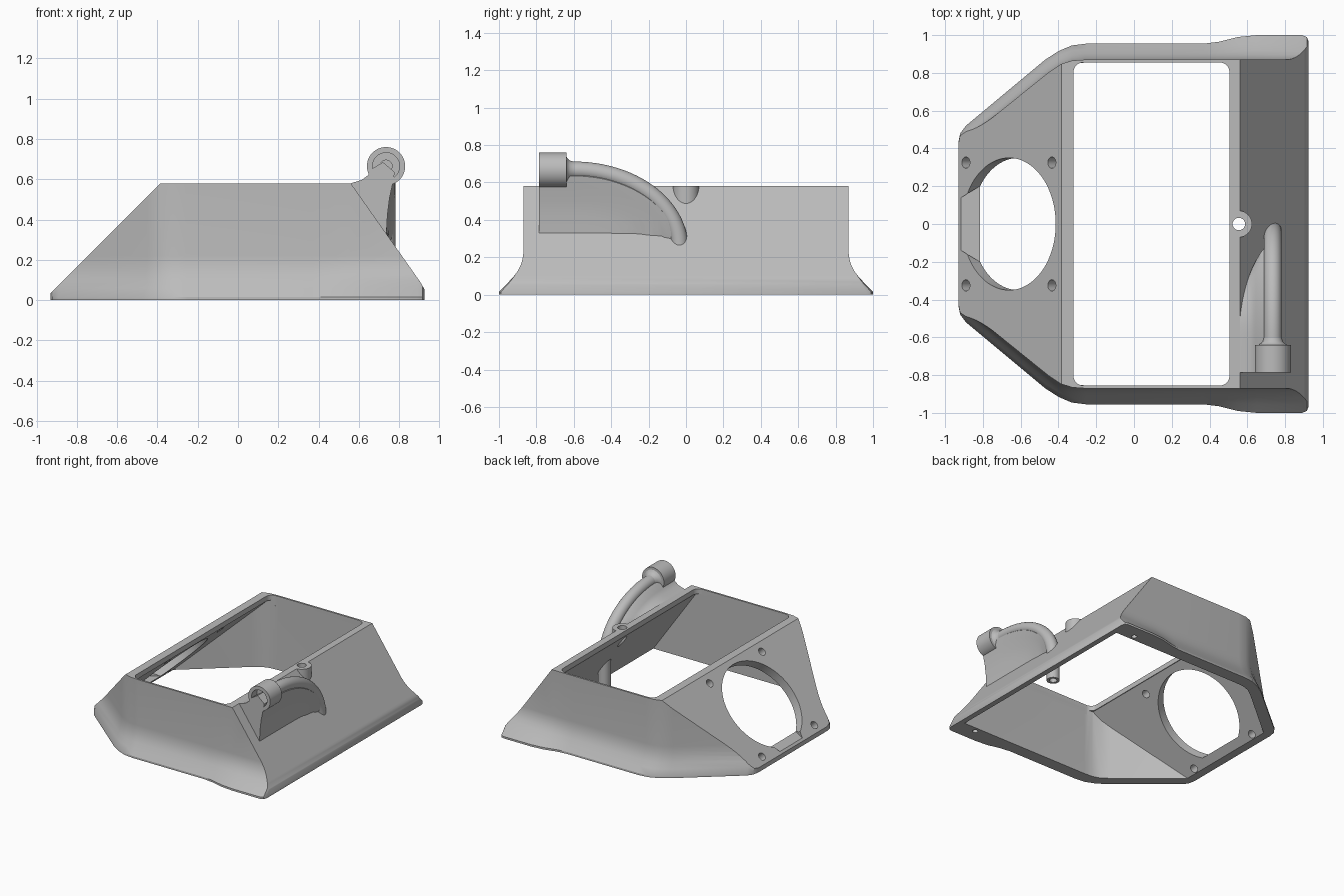
import bpy, bmesh
from math import sin, cos, pi, sqrt
from mathutils import Vector

cube = bpy.data.objects.get("Cube")
if cube:
    bpy.data.objects.remove(cube, do_unlink=True)

grey = bpy.data.materials.new("plain grey")
grey.use_nodes = True
grey.diffuse_color = (0.5, 0.5, 0.5, 1)
grey.node_tree.nodes["Principled BSDF"].inputs["Base Color"].default_value = (0.5, 0.5, 0.5, 1)


def loft(name, rings):
    """Closed solid through a series of equal-length rings."""
    bm = bmesh.new()
    rows = [[bm.verts.new(p) for p in ring] for ring in rings]
    n = len(rows[0])
    for a, b in zip(rows, rows[1:]):
        for i in range(n):
            j = (i + 1) % n
            bm.faces.new((a[i], a[j], b[j], b[i]))
    bm.faces.new(rows[0])
    bm.faces.new(rows[-1])
    bmesh.ops.recalc_face_normals(bm, faces=bm.faces)
    mesh = bpy.data.meshes.new(name)
    bm.to_mesh(mesh)
    bm.free()
    ob = bpy.data.objects.new(name, mesh)
    bpy.context.collection.objects.link(ob)
    mesh.materials.append(grey)
    return ob


def circle(centre, radius, u, v, n=48):
    c, u, v = Vector(centre), Vector(u), Vector(v)
    return [c + radius * (cos(2 * pi * i / n) * u + sin(2 * pi * i / n) * v) for i in range(n)]


def turned(name, stations, u, v, n=48):
    """Round solid from (centre, radius) stations."""
    return loft(name, [circle(c, r, u, v, n) for c, r in stations])


def plan_prism(name, pts, z0, z1):
    return loft(name, [[(x, y, z) for x, y in pts] for z in (z0, z1)])


def side_prism(name, pts):
    return loft(name, [[(x, y, z) for x, z in pts] for y in (-1.2, 1.2)])


def combine(ob, other, operation):
    mod = ob.modifiers.new("combine", 'BOOLEAN')
    mod.operation, mod.solver, mod.object = operation, 'EXACT', other
    bpy.context.view_layer.objects.active = ob
    bpy.ops.object.modifier_apply(modifier=mod.name)
    bpy.data.objects.remove(other, do_unlink=True)


def mirrored(half):
    return half + [(x, -y) for x, y in reversed(half)]


X, Y, Z = (1, 0, 0), (0, 1, 0), (0, 0, 1)

# Housing: plan outline that flares out towards its foot
wall = [(-.93, .39), (-.925, .42), (-.89, .45), (-.45, .805), (-.39, .845), (-.33, .865),
        (-.26, .87), (.37, .87), (.45, .87), (.55, .87), (.65, .87), (.89, .87), (.915, .868), (.925, .86)]
foot = [(-.93, .43), (-.92, .48), (-.89, .52), (-.47, .87), (-.40, .915), (-.33, .945),
        (-.25, .955), (.37, .955), (.45, .965), (.55, .99), (.65, 1.0), (.89, 1.0), (.915, .99), (.925, .965)]
flare = [(0, 1), (.015, 1), (.06, .66), (.1, .38), (.13, .21), (.16, .1), (.19, .03), (.22, 0), (.7, 0)]
levels = []
for z, f in flare:
    half = [(a + (c - a) * f, b + (d - b) * f) for (a, b), (c, d) in zip(wall, foot)]
    levels.append([(x, y, z) for x, y in mirrored(half)])
housing = loft("housing", levels)
combine(housing, side_prism("slopes", [(-1, -.035), (-.385, .58), (.56, .58), (.905, .09),
                                       (.922, .06), (.95, .01), (.95, -.1), (-1, -.1)]), 'INTERSECT')

# Screw boss on the top edge
combine(housing, turned("boss", [((.555, 0, .47), .07), ((.555, 0, .58), .07)], X, Y), 'UNION')

# Hollow inside, with vertical walls and sloping ends
inside = mirrored([(-1.1, .23), (-.44, .786), (-.38, .83), (-.32, .85), (-.25, .855), (1.1, .855)])
cavity = plan_prism("cavity", inside, -.08, .8)
combine(cavity, side_prism("cavity_slopes", [(-.965, -.1), (-.325, .54), (.505, .54), (.953, -.1)]), 'INTERSECT')
combine(housing, cavity, 'DIFFERENCE')

# Rounded rectangular opening
opening = []
for cx, cy, start in ((.455, .805, 0), (-.27, .805, 1), (-.27, -.805, 2), (.455, -.805, 3)):
    for k in range(9):
        a = (start + k / 8) * pi / 2
        opening.append((cx + .05 * cos(a), cy + .05 * sin(a)))
combine(housing, plan_prism("opening", opening, .5, .7), 'DIFFERENCE')

# Large round port in the sloping panel, flattened at its foot
normal = Vector((-1, 0, 1)).normalized()
slope = Vector((1, 0, 1)).normalized()


def panel_cut(x, y, radius, n):
    c = Vector((x, y, x + .965))
    return turned("panel_cut", [(c - normal * .13, radius), (c + normal * .1, radius)], slope, Y, n)


port = panel_cut(-.662, 0, .35, 96)
combine(port, plan_prism("port_floor", [(-2, -1), (0, -1), (0, 1), (-2, 1)], .05, 1), 'INTERSECT')
combine(housing, port, 'DIFFERENCE')
notch = [(-.915, -.14), (-.8, -.21), (-.8, .21), (-.915, .14)]
combine(housing, plan_prism("port_notch", notch, .05, .2), 'DIFFERENCE')

# Screw holes: panel corners, foot flange and top boss
for s in (-1, 1):
    for x in (-.89, -.435):
        combine(housing, panel_cut(x, s * .325, .03, 24), 'DIFFERENCE')
    combine(housing, turned("foot_hole", [((.75, s * .895, -.05), .02), ((.75, s * .895, .06), .02)], X, Y, 24), 'DIFFERENCE')
combine(housing, turned("boss_hole", [((.555, 0, .3), .033), ((.555, 0, .7), .033)], X, Y, 32), 'DIFFERENCE')

# Curved pipe arching from the socket down through the wall
PX, PR, END, LOW = .735, .047, -.035, .25
SPAN, RISE = END + .6, .415
rings = [circle((PX, -.66, .665), PR, X, Z, 32)]
for k in range(25):
    t = k / 24 * pi / 2
    across = Vector((0, sin(t) / SPAN, cos(t) / RISE)).normalized()
    rings.append(circle((PX, -.6 + SPAN * sin(t), LOW + RISE * cos(t)), PR, X, across, 32))
loft("curved_pipe", rings)

# Open pipe end hanging inside
turned("pipe_end", [((PX, END, z), r) for z, r in
                    ((LOW + .01, PR), (.05, PR), (.05, .027), (.2, .027))], X, Y, 32)

# Counterbored socket with a fillet onto the pipe
turned("pipe_socket", [((PX, y, .665), r) for y, r in
                       ((-.6, .03), (-.6, .047), (-.62, .052), (-.632, .062), (-.64, .075), (-.64, .095),
                        (-.785, .095), (-.785, .067), (-.72, .067), (-.72, .03), (-.62, .03))], X, Z)

# Web between pipe and sloping wall


def web_section(y):
    t = max(0, (y + .6) / SPAN)
    zc = LOW + RISE * sqrt(1 - t * t)
    z1 = min(zc - .08, .58)
    x1 = .56 + (.58 - z1) * .7
    pts = [(x1, z1), (.615, zc - .068), (.645, zc - .045), (.67, zc - .01), (.72, zc + .02),
           (.778, zc - .03), (.768, zc - .085), (.752, zc - .16), (.742, zc - .24), (.735, .3), (.57, .53)]
    ring = []
    for i, (x, z) in enumerate(pts):
        if i < 10:
            x = max(x, x1)
            z = max(z, .58 - (x - .56) / .7 - .03)
        ring.append((x, y, z))
    return ring


loft("pipe_web", [web_section(-.785 + .705 * k / 20) for k in range(21)])

# Smooth shading with crisp edges
bpy.ops.object.select_all(action='DESELECT')
for ob in bpy.context.collection.objects:
    if ob.type == 'MESH' and ob.data.materials and ob.data.materials[0] == grey:
        ob.select_set(True)
        bpy.context.view_layer.objects.active = ob
bpy.ops.object.shade_smooth_by_angle(angle=pi / 6)
